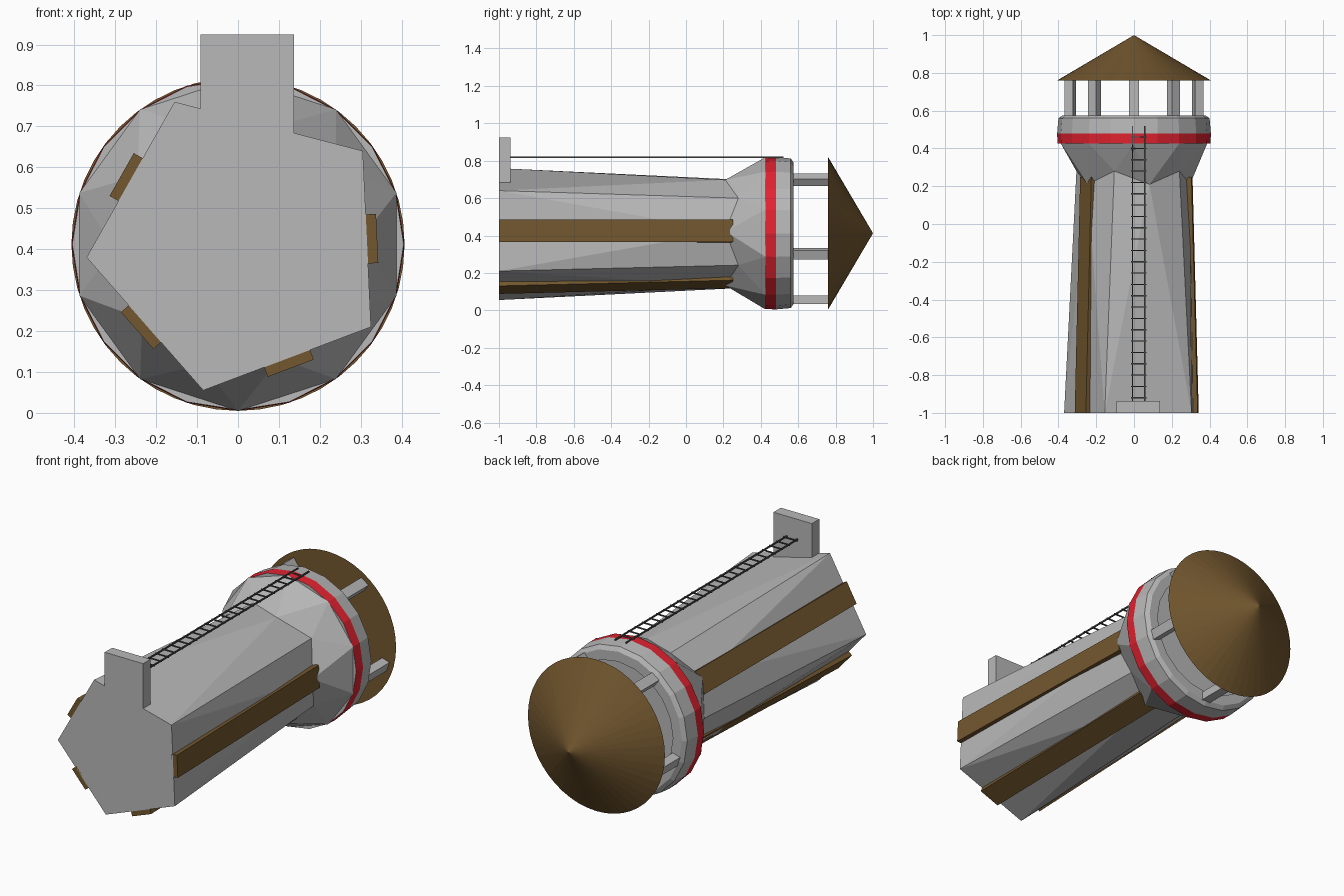
import bpy, bmesh, math
from mathutils import Vector, Matrix

if "Cube" in bpy.data.objects:
    bpy.data.objects.remove(bpy.data.objects["Cube"])

CZ = 0.412  # height of the tower axis, which runs along y


def material(name, rgb):
    m = bpy.data.materials.new(name)
    m.diffuse_color = (*rgb, 1)
    m.use_nodes = True
    m.node_tree.nodes["Principled BSDF"].inputs["Base Color"].default_value = m.diffuse_color
    return m


STONE = material("stone grey", (0.48, 0.48, 0.48))
WOOD = material("wood brown", (0.17, 0.095, 0.028))
RED = material("band red", (0.76, 0.016, 0.03))
IRON = material("dark iron", (0.07, 0.08, 0.07))


def finish(name, bm, *mats):
    bmesh.ops.recalc_face_normals(bm, faces=bm.faces)
    me = bpy.data.meshes.new(name)
    bm.to_mesh(me)
    bm.free()
    for m in mats:
        me.materials.append(m)
    ob = bpy.data.objects.new(name, me)
    bpy.context.collection.objects.link(ob)
    return ob


def polar(r, deg, y):
    a = math.radians(deg)
    return Vector((r * math.cos(a), y, CZ + r * math.sin(a)))


def box(bm, lo, hi):
    lo, hi = Vector(lo), Vector(hi)
    mat = Matrix.Translation((lo + hi) / 2) @ Matrix.Diagonal((*(hi - lo), 1))
    bmesh.ops.create_cube(bm, size=1, matrix=mat)


def lathe(profile, n):
    """Rings of (radius, y) around the tower axis, capped at both ends."""
    bm = bmesh.new()
    rings = [[bm.verts.new(polar(r, 90 + 360 * i / n, y)) for i in range(n)]
             for r, y in profile]
    for a, b in zip(rings, rings[1:]):
        for i in range(n):
            j = (i + 1) % n
            bm.faces.new((a[i], a[j], b[j], b[i]))
    bm.faces.new(rings[0])
    bm.faces.new(rings[-1])
    return bm


# Tower: five-sided foot, ten-sided neck, then a ten-sided flare
FOOT = [(0.305, 0.64), (-0.155, 0.76), (-0.37, 0.38), (-0.085, 0.055), (0.325, 0.21)]
bm = bmesh.new()
foot = [bm.verts.new((x, -1, z)) for x, z in FOOT]
neck = [bm.verts.new(polar(0.305, 38 + 36 * i, 0.28) if i % 2 == 0
                     else polar(0.297, 38 + 36 * i, 0.21)) for i in range(10)]
flare = [bm.verts.new(polar(0.407, 54 + 36 * i, 0.425)) for i in range(10)]
bm.faces.new(foot)
bm.faces.new(flare)
for i in range(5):
    a, b = foot[i], foot[(i + 1) % 5]
    c, mid, d = neck[2 * i], neck[2 * i + 1], neck[(2 * i + 2) % 10]
    for tri in ((a, b, mid), (a, mid, c), (b, d, mid)):
        bm.faces.new(tri)
for i in range(10):
    j = (i + 1) % 10
    bm.faces.new((neck[i], neck[j], flare[i]))
    bm.faces.new((neck[j], flare[j], flare[i]))
finish("tower", bm, STONE)

# Gallery: red band, stone parapet and sunken floor
bm = lathe([(0.405, 0.425), (0.407, 0.48), (0.40, 0.56), (0.378, 0.575),
            (0.325, 0.575), (0.325, 0.49)], 20)
for f in bm.faces:
    if f.calc_center_median().y < 0.46 and len(f.verts) == 4:
        f.material_index = 1
finish("gallery", bm, STONE, RED)

# Roof cone
bm = bmesh.new()
bmesh.ops.create_cone(bm, cap_ends=True, segments=48, radius1=0.407, radius2=0, depth=0.24,
                      matrix=Matrix.Translation((0, 0.88, CZ)) @ Matrix.Rotation(-math.pi / 2, 4, 'X'))
finish("roof", bm, WOOD)

# Five roof posts
bm = bmesh.new()
for k in range(5):
    part = bmesh.ops.create_cube(bm, size=1, matrix=Matrix.Translation(polar(0.355, 270 + 72 * k, 0.63))
                                 @ Matrix.Rotation(-math.radians(72 * k), 4, 'Y')
                                 @ Matrix.Diagonal((0.052, 0.27, 0.045, 1)))
finish("roof_posts", bm, STONE)

# Planks down the middle of every tower face except the one with the ladder
bm = bmesh.new()
for k in range(1, 5):
    p, q = (Vector((FOOT[i % 5][0], 0, FOOT[i % 5][1])) for i in (k, k + 1))
    side = (q - p).normalized()
    out = Vector((0, 1, 0)).cross(side).normalized()
    low = (p + q) / 2
    if out.dot(low - Vector((0, 0, CZ))) < 0:
        out = -out
    low.y = -1
    high = low - out * 0.033
    high.y = 0.25
    ends = [[bm.verts.new(c + side * s * 0.06 + out * t)
             for s, t in ((-1, -0.01), (1, -0.01), (1, 0.025), (-1, 0.025))] for c in (low, high)]
    bm.faces.new(ends[0])
    bm.faces.new(ends[1])
    for i in range(4):
        j = (i + 1) % 4
        bm.faces.new((ends[0][i], ends[0][j], ends[1][j], ends[1][i]))
finish("planks", bm, WOOD)

# Door block at the foot of the ladder
bm = bmesh.new()
box(bm, (-0.092, -1, 0.64), (0.137, -0.937, 0.925))
finish("door_block", bm, STONE)

# Ladder
bm = bmesh.new()
for x in (-0.007, 0.057):
    box(bm, (x - 0.003, -0.937, 0.814), (x + 0.003, 0.52, 0.822))
for i in range(24):
    y = -0.92 + i * 0.06
    box(bm, (-0.015, y - 0.003, 0.815), (0.065, y + 0.003, 0.821))
finish("ladder", bm, IRON)
